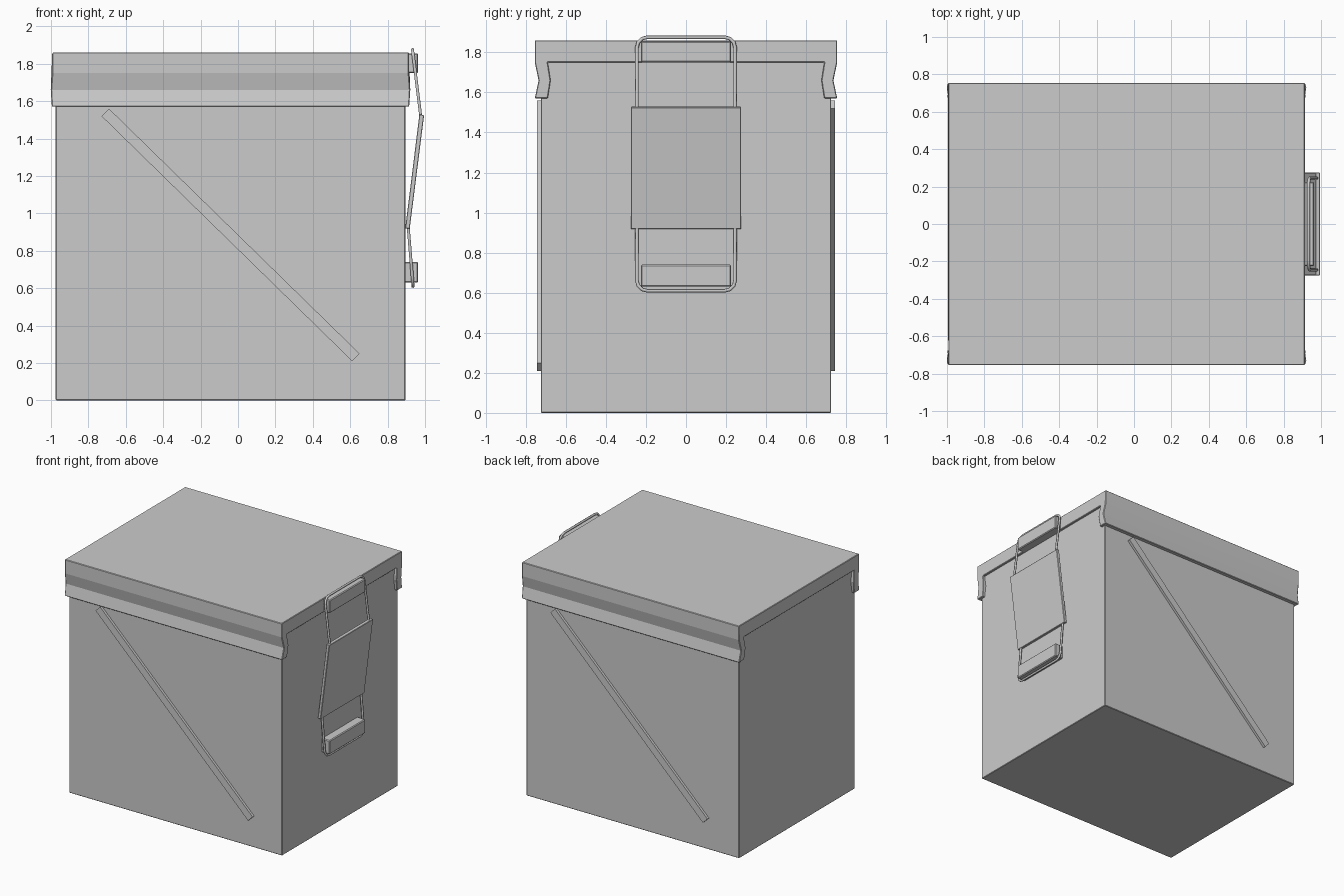
import bpy, bmesh, math
from mathutils import Vector

if "Cube" in bpy.data.objects:
    bpy.data.objects.remove(bpy.data.objects["Cube"])

CX = -0.04  # middle of the box along x


def make_object(name, bm, bevel=0.0):
    bmesh.ops.recalc_face_normals(bm, faces=bm.faces)
    mesh = bpy.data.meshes.new(name)
    bm.to_mesh(mesh)
    bm.free()
    ob = bpy.data.objects.new(name, mesh)
    bpy.context.collection.objects.link(ob)
    if bevel:
        mod = ob.modifiers.new("Bevel", 'BEVEL')
        mod.width = bevel
        mod.segments = 1
    return ob


def prism(name, start, end, bevel=0.0):
    """Closed solid between two matching outlines."""
    bm = bmesh.new()
    a = [bm.verts.new(p) for p in start]
    b = [bm.verts.new(p) for p in end]
    bm.faces.new(a)
    bm.faces.new(b[::-1])
    for i in range(len(a)):
        j = (i + 1) % len(a)
        bm.faces.new((a[i], b[i], b[j], a[j]))
    return make_object(name, bm, bevel)


def box(name, x0, x1, y0, y1, z0, z1, bevel=0.0):
    ring = [(x0, y0), (x1, y0), (x1, y1), (x0, y1)]
    return prism(name, [(x, y, z0) for x, y in ring],
                 [(x, y, z1) for x, y in ring], bevel)


def extrude_y(name, outline, y0, y1, bevel=0.0):
    """Solid from an x-z outline."""
    return prism(name, [(x, y0, z) for x, z in outline],
                 [(x, y1, z) for x, z in outline], bevel)


# Body
box("body", -0.975, 0.895, -0.725, 0.725, 0, 1.76, 0.004)

# Lid: the end profile has a cap with a pinched skirt on both long sides
skirt = [(0.755, 1.86, 0.953), (0.755, 1.75, 0.953), (0.736, 1.66, 0.96),
         (0.755, 1.57, 0.955), (0.69, 1.57, 0.955), (0.676, 1.66, 0.96),
         (0.69, 1.75, 0.953)]
profile = skirt + [(-y, z, h) for y, z, h in reversed(skirt)]
prism("lid", [(CX - h, y, z) for y, z, h in profile],
      [(CX + h, y, z) for y, z, h in profile], 0.004)

# Diagonal strips on the front and the back
strip = [(-0.69, 1.56), (-0.73, 1.52), (0.61, 0.21), (0.65, 0.25)]
extrude_y("front_diagonal_strip", strip, -0.745, -0.72)
extrude_y("back_diagonal_strip", [(-0.06 - x, z) for x, z in strip], 0.72, 0.745)

# Catch blocks on the lid and the body
for name, x0, z0, z1 in (("upper_catch", 0.90, 1.75, 1.855),
                         ("lower_catch", 0.885, 0.63, 0.74)):
    box(name, x0, 0.963, -0.225, 0.225, z0, z1, 0.006)

# Tilted latch plate
extrude_y("latch_plate", [(0.894, 0.92), (0.918, 0.917), (0.995, 1.525), (0.97, 1.53)],
          -0.275, 0.275, 0.003)


def wire_loop(name, root, tip):
    """U-shaped wire from the plate to its rounded far end."""
    root, tip = Vector((root[0], 0, root[1])), Vector((tip[0], 0, tip[1]))
    along = (tip - root).normalized()
    length, half, r = (tip - root).length, 0.245, 0.05
    path = [(half, 0.0)]
    for i in range(4):
        a = math.radians(30 * i)
        path.append((half - r + r * math.cos(a), length - r + r * math.sin(a)))
    path += [(-y, d) for y, d in reversed(path)]
    curve = bpy.data.curves.new(name, 'CURVE')
    curve.dimensions = '3D'
    curve.bevel_depth = 0.009
    curve.bevel_resolution = 1
    curve.use_fill_caps = True
    spline = curve.splines.new('POLY')
    spline.points.add(len(path) - 1)
    for point, (y, d) in zip(spline.points, path):
        p = root + along * d
        point.co = (p.x, y, p.z, 1)
    ob = bpy.data.objects.new(name, curve)
    bpy.context.collection.objects.link(ob)


# Wire loops of the latch
wire_loop("upper_latch_wire", (0.978, 1.51), (0.933, 1.875))
wire_loop("lower_latch_wire", (0.909, 0.94), (0.936, 0.61))
